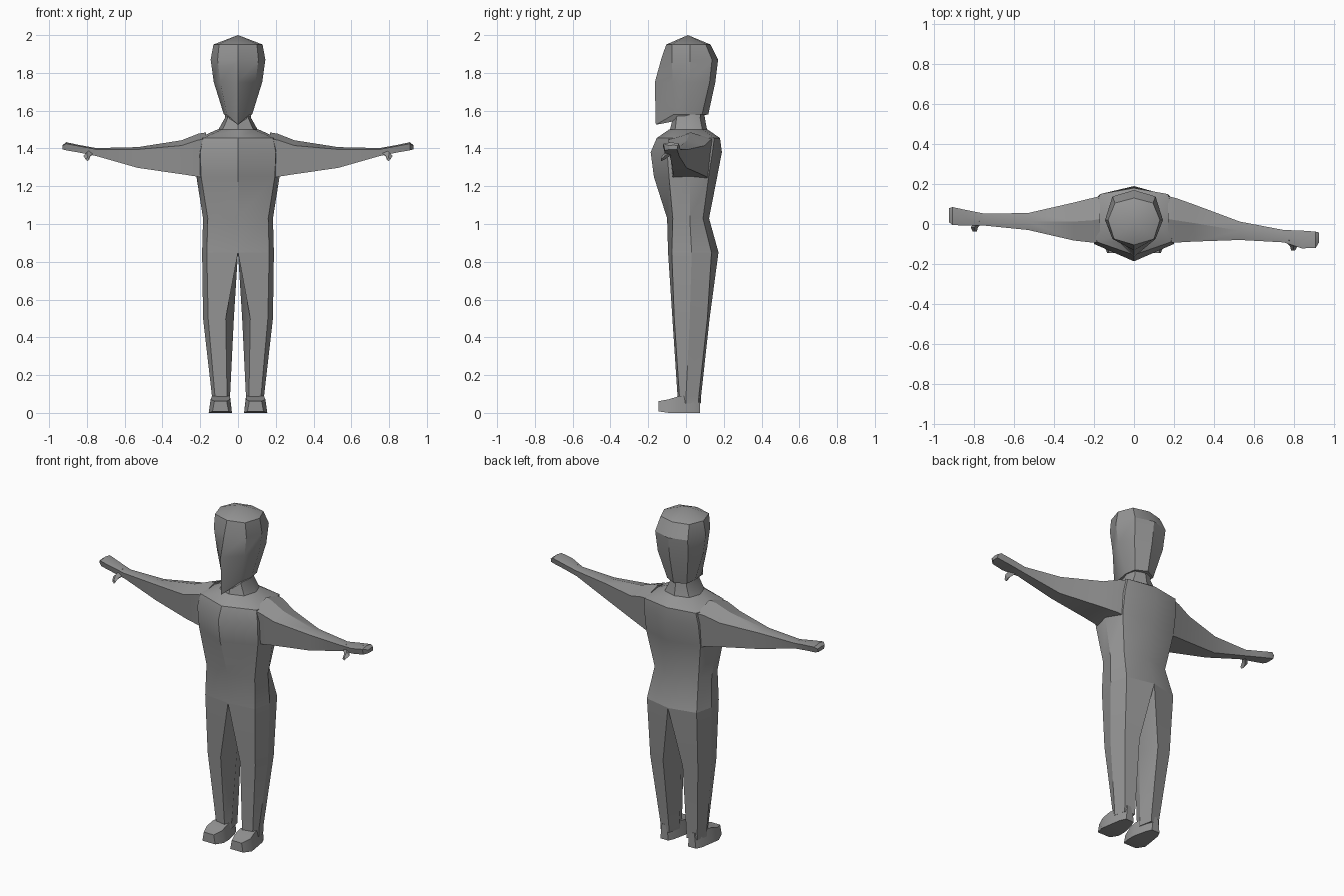
import bpy, bmesh, math

grey = bpy.data.materials.new("plain grey")
grey.diffuse_color = (0.3, 0.3, 0.3, 1)


def loft(name, rings, tip=None):
    """Skin a list of closed rings, cap the ends, optionally close with a tip point."""
    bm = bmesh.new()
    loops = [[bm.verts.new(p) for p in r] for r in rings]
    n = len(loops[0])
    for a, b in zip(loops, loops[1:]):
        for i in range(n):
            j = (i + 1) % n
            bm.faces.new((a[i], a[j], b[j], b[i]))
    bm.faces.new(loops[0][::-1])
    if tip:
        t = bm.verts.new(tip)
        for i in range(n):
            bm.faces.new((loops[-1][i], loops[-1][(i + 1) % n], t))
    else:
        bm.faces.new(loops[-1])
    bmesh.ops.remove_doubles(bm, verts=bm.verts, dist=0.0005)
    bmesh.ops.recalc_face_normals(bm, faces=bm.faces)
    me = bpy.data.meshes.new(name)
    bm.to_mesh(me)
    bm.free()
    me.materials.append(grey)
    ob = bpy.data.objects.new(name, me)
    bpy.context.collection.objects.link(ob)
    bpy.context.view_layer.objects.active = ob
    ob.select_set(True)
    bpy.ops.object.shade_smooth_by_angle(angle=math.radians(30))
    ob.select_set(False)
    return ob


def octagon(z, front, corner, side, back_corner, back, zf=None):
    """Symmetric eight-point ring; front and back are y, the others (x, y)."""
    half = [corner, side, back_corner]
    return ([(0, front, z if zf is None else zf)] + [(x, y, z) for x, y in half]
            + [(0, back, z)] + [(-x, y, z) for x, y in reversed(half)])


# Torso, from crotch to neck base
loft("torso", [
    octagon(0.85, -0.095, (0.165, -0.075), (0.19, 0.03), (0.165, 0.135), 0.172),
    octagon(1.03, -0.10, (0.16, -0.07), (0.185, 0.02), (0.145, 0.09), 0.122),
    octagon(1.25, -0.17, (0.195, -0.09), (0.22, 0.02), (0.18, 0.12), 0.165),
    octagon(1.38, -0.187, (0.20, -0.10), (0.215, 0.02), (0.18, 0.14), 0.19),
    octagon(1.455, -0.155, (0.185, -0.09), (0.21, 0.02), (0.17, 0.15), 0.18),
    octagon(1.50, -0.09, (0.085, -0.06), (0.11, 0.02), (0.085, 0.09), 0.115),
])

# Neck
loft("neck", [
    octagon(1.48, -0.09, (0.09, -0.06), (0.115, 0.02), (0.09, 0.09), 0.115),
    octagon(1.56, -0.07, (0.055, -0.05), (0.07, 0.02), (0.055, 0.075), 0.10),
    octagon(1.64, -0.05, (0.055, -0.04), (0.07, 0.02), (0.055, 0.08), 0.09),
])

# Head, with a ridged face running down to a pointed chin
loft("head", [
    octagon(1.58, -0.16, (0.06, -0.065), (0.075, 0.02), (0.065, 0.085), 0.118, zf=1.525),
    octagon(1.75, -0.165, (0.093, -0.07), (0.128, 0.02), (0.10, 0.125), 0.155),
    octagon(1.87, -0.132, (0.108, -0.075), (0.145, 0.02), (0.108, 0.138), 0.17),
    octagon(1.95, -0.105, (0.10, -0.075), (0.13, 0.02), (0.095, 0.105), 0.13),
], tip=(0, 0.01, 2.0))


def leg_ring(z, inner, xi, xo, outer, yf, ym, yb):
    """Six points: inner front, outer front, outer side, outer back, inner back, inner side."""
    return [(xi, yf, z), (xo, yf + 0.01, z), (outer, ym, z),
            (xo, yb - 0.012, z), (xi, yb, z), (inner, ym, z)]


leg_rings = [
    [(0, -0.095, 0.85), (0.165, -0.075, 0.85), (0.19, 0.03, 0.85),
     (0.165, 0.135, 0.85), (0, 0.172, 0.85), (0, 0.03, 0.85)],
    leg_ring(0.50, 0.022, 0.065, 0.158, 0.185, -0.072, 0.02, 0.125),
    leg_ring(0.09, 0.042, 0.058, 0.122, 0.138, -0.045, 0.0, 0.08),
    leg_ring(0.05, 0.042, 0.058, 0.122, 0.138, -0.045, 0.0, 0.078),
]
# Foot profile runs heel to toe: y, inner x, outer x, height
foot_profile = [(0.075, 0.065, 0.118, 0.09), (0.04, 0.05, 0.135, 0.09),
                (-0.04, 0.032, 0.148, 0.088), (-0.09, 0.032, 0.155, 0.072),
                (-0.145, 0.05, 0.135, 0.062)]
for s, label in ((1, "left"), (-1, "right")):
    loft(label + "_leg", [[(s * x, y, z) for x, y, z in r] for r in leg_rings])
    loft(label + "_foot", [[(s * a, y, 0.008 * (y < -0.1)), (s * b, y, 0.008 * (y < -0.1)),
                            (s * (b - 0.01), y, h), (s * (a + 0.01), y, h)]
                           for y, a, b, h in foot_profile])

# Arms: x, front y, back y, bottom z, side-top z, crown z for each side
arm_left = [(0.17, -0.09, 0.14, 1.24, 1.45, 1.485), (0.21, -0.093, 0.13, 1.25, 1.445, 1.478),
            (0.30, -0.088, 0.098, 1.264, 1.415, 1.443), (0.53, -0.08, 0.012, 1.297, 1.395, 1.407),
            (0.75, -0.092, -0.03, 1.36, 1.395, 1.402), (0.84, -0.122, -0.033, 1.378, 1.412, 1.418),
            (0.91, -0.12, -0.038, 1.39, 1.425, 1.433), (0.928, -0.09, -0.043, 1.395, 1.415, 1.418)]
right_y = [(-0.09, 0.14), (-0.093, 0.13), (-0.083, 0.108), (-0.03, 0.055),
           (-0.008, 0.052), (-0.008, 0.07), (-0.005, 0.085), (0.01, 0.078)]
arm_right = [(a[0],) + y + a[3:] for a, y in zip(arm_left, right_y)]
for s, label, arm, ty in ((1, "left", arm_left, -0.10), (-1, "right", arm_right, -0.005)):
    loft(label + "_arm", [[(s * x, f, t), (s * x, (f + b) / 2, c), (s * x, b, t),
                           (s * x, b - 0.1 * (b - f), lo), (s * x, f + 0.1 * (b - f), lo)]
                          for x, f, b, lo, t, c in arm])
    # Thumb, a short stub below the front edge of the hand
    thumb = [(0.775, 0.02, 1.385, 0.022), (0.80, -0.012, 1.36, 0.018), (0.797, -0.033, 1.342, 0.010)]
    loft(label + "_thumb", [[(s * (x + r * dx), ty + y, z + r * dz)
                             for dx, dz in ((-1, 0), (0, 1), (1, 0), (0, -1))]
                            for x, y, z, r in thumb])
